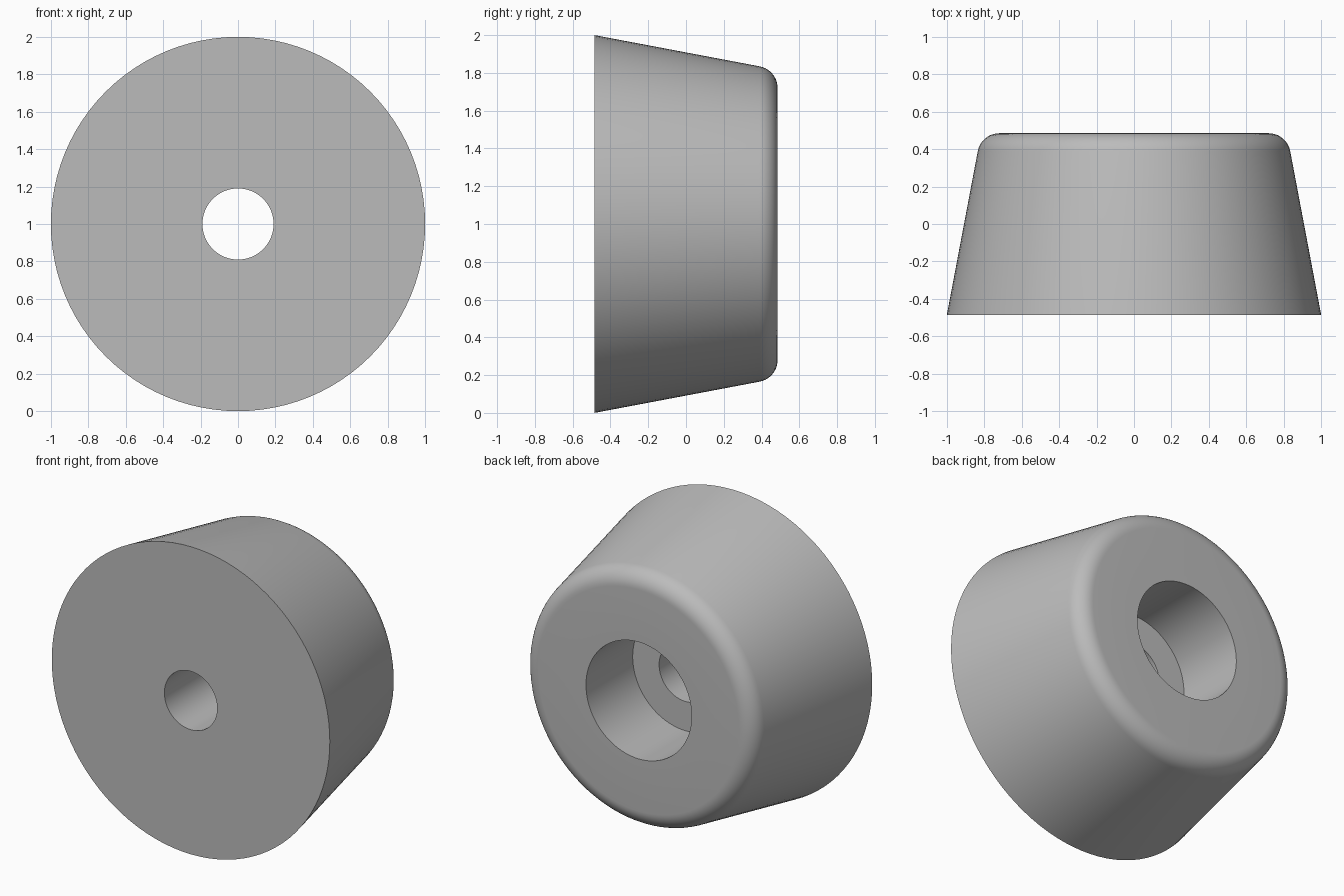
import bpy
import bmesh
import math
from mathutils import Matrix, Vector

cube = bpy.data.objects.get("Cube")
if cube:
    bpy.data.objects.remove(cube, do_unlink=True)

SEGMENTS = 96
HALF_DEPTH = 0.485
FRONT_RADIUS = 1.0
HOLE_RADIUS = 0.19
RECESS_RADIUS = 0.38
RECESS_FLOOR = 0.005
FILLET = 0.117
TAPER = math.radians(10.7)
FILLET_STEPS = 10

# Single grey material
grey = bpy.data.materials.new("grey rubber")
grey.use_nodes = True
colour = (0.5, 0.5, 0.5, 1.0)
grey.diffuse_color = colour
grey.node_tree.nodes["Principled BSDF"].inputs["Base Color"].default_value = colour

# Rounded back rim, tangent to the tapered wall and the flat back
corner_radius = FRONT_RADIUS - 2 * HALF_DEPTH * math.tan(TAPER)
tangent = FILLET * math.tan((math.pi / 2 - TAPER) / 2)
centre_r = corner_radius - tangent
centre_y = HALF_DEPTH - FILLET
rim = []
for i in range(FILLET_STEPS + 1):
    a = TAPER + (math.pi / 2 - TAPER) * i / FILLET_STEPS
    rim.append((centre_r + FILLET * math.cos(a), centre_y + FILLET * math.sin(a)))

# Closed cross-section as (radius, y): front, wall, rim, recess, through hole
profile = [(HOLE_RADIUS, -HALF_DEPTH), (FRONT_RADIUS, -HALF_DEPTH)] + rim + [
    (RECESS_RADIUS, HALF_DEPTH),
    (RECESS_RADIUS, RECESS_FLOOR),
    (HOLE_RADIUS, RECESS_FLOOR),
]

# Revolve the section around the front-to-back axis
bm = bmesh.new()
verts = [bm.verts.new((r, y, 0)) for r, y in profile]
edges = [bm.edges.new((v, verts[(i + 1) % len(verts)])) for i, v in enumerate(verts)]
bmesh.ops.spin(bm, geom=verts + edges, cent=(0, 0, 0), axis=(0, 1, 0),
               angle=math.tau, steps=SEGMENTS, use_merge=True)
bmesh.ops.remove_doubles(bm, verts=bm.verts, dist=0.0001)
bmesh.ops.recalc_face_normals(bm, faces=bm.faces)
bmesh.ops.transform(bm, matrix=Matrix.Translation(Vector((0, 0, FRONT_RADIUS))),
                    verts=bm.verts)

mesh = bpy.data.meshes.new("bumper_foot")
bm.to_mesh(mesh)
bm.free()
mesh.materials.append(grey)
foot = bpy.data.objects.new("bumper_foot", mesh)
bpy.context.collection.objects.link(foot)

# Smooth walls with crisp hole and face edges
bpy.ops.object.select_all(action="DESELECT")
foot.select_set(True)
bpy.context.view_layer.objects.active = foot
bpy.ops.object.shade_smooth_by_angle(angle=math.radians(30))
